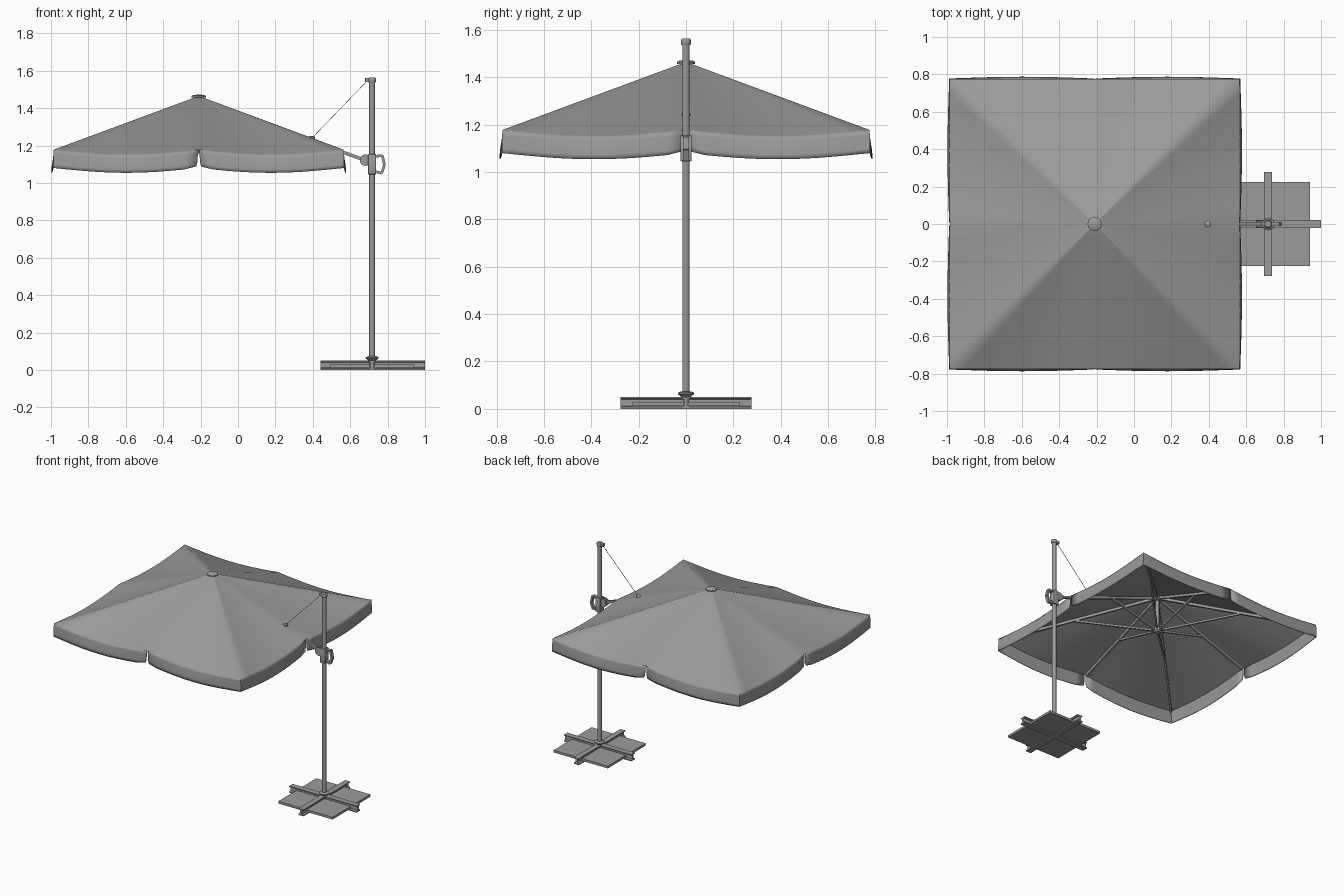
import bpy, bmesh, math
from mathutils import Vector

if "Cube" in bpy.data.objects:
    bpy.data.objects.remove(bpy.data.objects["Cube"])

CX, HALF, TOP, EDGE = -0.21, 0.775, 1.465, 1.178
PX = 0.717                       # mast position

# one dark grey for the whole model
GREY = bpy.data.materials.new("dark_grey")
GREY.diffuse_color = (0.33, 0.33, 0.33, 1)
GREY.use_nodes = True
GREY.node_tree.nodes["Principled BSDF"].inputs["Base Color"].default_value = GREY.diffuse_color


def new_obj(name, bm, smooth=True, angle=35):
    bmesh.ops.recalc_face_normals(bm, faces=bm.faces)
    me = bpy.data.meshes.new(name)
    bm.to_mesh(me)
    bm.free()
    me.materials.append(GREY)
    ob = bpy.data.objects.new(name, me)
    bpy.context.collection.objects.link(ob)
    if smooth:
        bpy.context.view_layer.objects.active = ob
        ob.select_set(True)
        bpy.ops.object.shade_smooth_by_angle(angle=math.radians(angle))
        ob.select_set(False)
    return ob


def box(name, lo, hi, bevel=0):
    bm = bmesh.new()
    bmesh.ops.create_cube(bm, size=1)
    for v in bm.verts:
        v.co = [(l + h) / 2 + c * (h - l) for c, l, h in zip(v.co, lo, hi)]
    if bevel:
        bmesh.ops.bevel(bm, geom=bm.edges[:], offset=bevel, segments=2, affect='EDGES', profile=0.5)
    return new_obj(name, bm)


def bar(name, p, q, w, h):
    """Rectangular bar between two points."""
    p, q = Vector(p), Vector(q)
    d = (q - p).normalized()
    side = d.cross(Vector((0, 0, 1)))
    side = side.normalized() if side.length > 1e-4 else Vector((0, 1, 0))
    up = side.cross(d)
    bm = bmesh.new()
    ends = [[bm.verts.new(c + side * a * w / 2 + up * b * h / 2)
             for a, b in ((-1, -1), (1, -1), (1, 1), (-1, 1))] for c in (p, q)]
    for i in range(4):
        j = (i + 1) % 4
        bm.faces.new((ends[0][i], ends[0][j], ends[1][j], ends[1][i]))
    for e in ends:
        bm.faces.new(e)
    return new_obj(name, bm, False)


def lathe(name, x, profile, n=24):
    """Turned part about a vertical axis, profile of (radius, z)."""
    bm = bmesh.new()
    rings = [[bm.verts.new((x + r * math.cos(2 * math.pi * i / n), r * math.sin(2 * math.pi * i / n), z))
              for i in range(n)] for r, z in profile]
    for a, b in zip(rings, rings[1:]):
        for i in range(n):
            bm.faces.new((a[i], a[i - 1], b[i - 1], b[i]))
    bm.faces.new(rings[0])
    bm.faces.new(rings[-1])
    return new_obj(name, bm)


def prism(name, pts, axis, lo, hi):
    """Extrude a 2D outline along axis 'x' or 'y'."""
    bm = bmesh.new()
    put = (lambda a, b, t: (t, a, b)) if axis == 'x' else (lambda a, b, t: (a, t, b))
    f = bm.faces.new([bm.verts.new(put(a, b, lo)) for a, b in pts])
    r = bmesh.ops.extrude_face_region(bm, geom=[f])
    for v in r['geom']:
        if isinstance(v, bmesh.types.BMVert):
            v.co = put(v.co.y if axis == 'x' else v.co.x, v.co.z, hi)
    return new_obj(name, bm, False)


# canopy cloth: eight sagging sectors between the ribs
N, M = 10, 14                    # steps per half side, rings


def rim(k):
    """Rim direction (unit square), outward normal and sag for step k; k=0 is the middle of +x side."""
    side, j = divmod(k + N, 2 * N)
    v = -1 + j / N
    c, s = [(1, 0), (0, 1), (-1, 0), (0, -1)][side % 4]
    return Vector((c - s * v, s + c * v, 0)), Vector((c, s, 0)), math.sin(math.pi * (j % N) / N)


def cloth(k, t):
    d, n, sag = rim(k)
    p = d * HALF * t
    p.x += CX
    p.z = TOP - (TOP - EDGE) * t - 0.026 * sag * t ** 1.6
    return p


bm = bmesh.new()
K = 8 * N
rings = [[bm.verts.new(cloth(k, max(0.03, i / M))) for k in range(K)] for i in range(M + 1)]
for a, b in zip(rings, rings[1:]):
    for k in range(K):
        bm.faces.new((a[k - 1], a[k], b[k], b[k - 1]))
bm.faces.new(rings[0])
canopy = new_obj("canopy", bm, angle=80)
thick = canopy.modifiers.new("thickness", 'SOLIDIFY')
thick.thickness, thick.use_rim = 0.004, False

# valance: four L-shaped flaps, split at the middle of each side
for q in range(4):
    bm = bmesh.new()
    cols = []
    for i in range(2 * N + 1):
        k = q * 2 * N + i
        d, n, sag = rim(k if i < 2 * N else k - 1)
        d = rim(k)[0]
        edge = i in (0, 2 * N)
        if edge:
            sag = 0
        if i == N:               # corner uses the diagonal
            n = d
        tang = Vector((-n.y, n.x, 0))
        base = cloth(k, 1)
        drop = 0.09 if edge else 0.098
        col = []
        for r in range(6):
            f = r / 5
            p = base + n * (0.003 + 0.011 * sag * math.sin(f * 2.2)) * f ** 0.5
            p.z -= drop * f
            if edge:
                gap = 0.005 + 0.008 * f ** 4
                p += tang * (gap if i == 0 else -gap)
            col.append(bm.verts.new(p))
        cols.append(col)
    for a, b in zip(cols, cols[1:]):
        for r in range(5):
            bm.faces.new((a[r], a[r + 1], b[r + 1], b[r]))
    flap = new_obj(f"valance_{q}", bm)
    flap.modifiers.new("thickness", 'SOLIDIFY').thickness = 0.003

# top vent cap, centre post and hubs
lathe("canopy_cap", CX, [(0.038, 1.457), (0.038, 1.464), (0.03, 1.47), (0.01, 1.472)])
lathe("centre_post", CX, [(0.013, 1.18), (0.013, 1.455)], 16)
lathe("upper_hub", CX, [(0.026, 1.42), (0.03, 1.425), (0.03, 1.445), (0.026, 1.45)])
lathe("lower_hub", CX, [(0.02, 1.17), (0.032, 1.18), (0.032, 1.205), (0.02, 1.215)])

# ribs and struts
for i in range(8):
    d = rim(i * N)[0]
    at = lambda t, z: Vector((CX, 0, z)) + d * HALF * t
    drop = TOP - EDGE
    bar(f"rib_{i}", at(0.03, TOP - 0.028), at(0.985, EDGE - 0.012), 0.014, 0.018)
    bar(f"strut_{i}", at(0.035, 1.193), at(0.52, TOP - drop * 0.52 - 0.024), 0.012, 0.014)

# arm to the mast: continues the rib
bar("arm", (0.5, 0, 1.186), (0.69, 0, 1.118), 0.016, 0.018)
bar("cord", (0.4, 0, 1.245), (0.695, 0, 1.55), 0.0025, 0.0025)
lathe("cord_patch", 0.395, [(0.018, 1.235), (0.018, 1.246), (0.008, 1.252)], 12)

# mast, cap and foot collar
lathe("mast", PX, [(0.0155, 0.03), (0.0155, 1.55)], 24)
lathe("mast_cap", PX, [(0.018, 1.536), (0.0205, 1.54), (0.0205, 1.558), (0.017, 1.563)])
box("cord_guide", (0.68, -0.012, 1.54), (0.71, 0.012, 1.561), 0.002)
lathe("foot_collar", PX, [(0.017, 0.048), (0.034, 0.062), (0.034, 0.068), (0.022, 0.074)])

# sliding bracket with hinge cheeks and grip
box("slider", (PX - 0.022, -0.024, 1.045), (PX + 0.022, 0.024, 1.155), 0.006)
hinge = [(0.682 + 0.031 * math.cos(a * math.pi / 8), 1.122 + 0.031 * math.sin(a * math.pi / 8)) for a in range(16)]
for s in (-1, 1):
    y = s * 0.014
    prism(f"hinge_cheek_{s}", hinge, 'y', y - 0.004, y + 0.004)
grip = [(0.725, 1.142), (0.772, 1.146), (0.783, 1.095), (0.768, 1.052), (0.728, 1.062)]
for i, (a, b) in enumerate(zip(grip, grip[1:])):
    bar(f"grip_{i}", (a[0], 0, a[1]), (b[0], 0, b[1]), 0.024, 0.014)

# cross base: two I-beams and four paving plates
W, T = 0.021, 0.008
half = [(W, 0), (W, 0.008), (T, 0.012), (T, 0.04), (W, 0.044), (W, 0.05)]
beam = half + [(-a, b) for a, b in reversed(half)]
prism("base_beam_x", beam, 'x', PX - 0.277, 1.0)
prism("base_beam_y", [(a + PX, b) for a, b in beam], 'y', -0.277, 0.277)
for sx in (-1, 1):
    for sy in (-1, 1):
        x, y = sorted((PX + sx * 0.01, PX + sx * 0.225)), sorted((sy * 0.01, sy * 0.225))
        box(f"base_plate_{sx}_{sy}", (x[0], y[0], 0.011), (x[1], y[1], 0.028))
